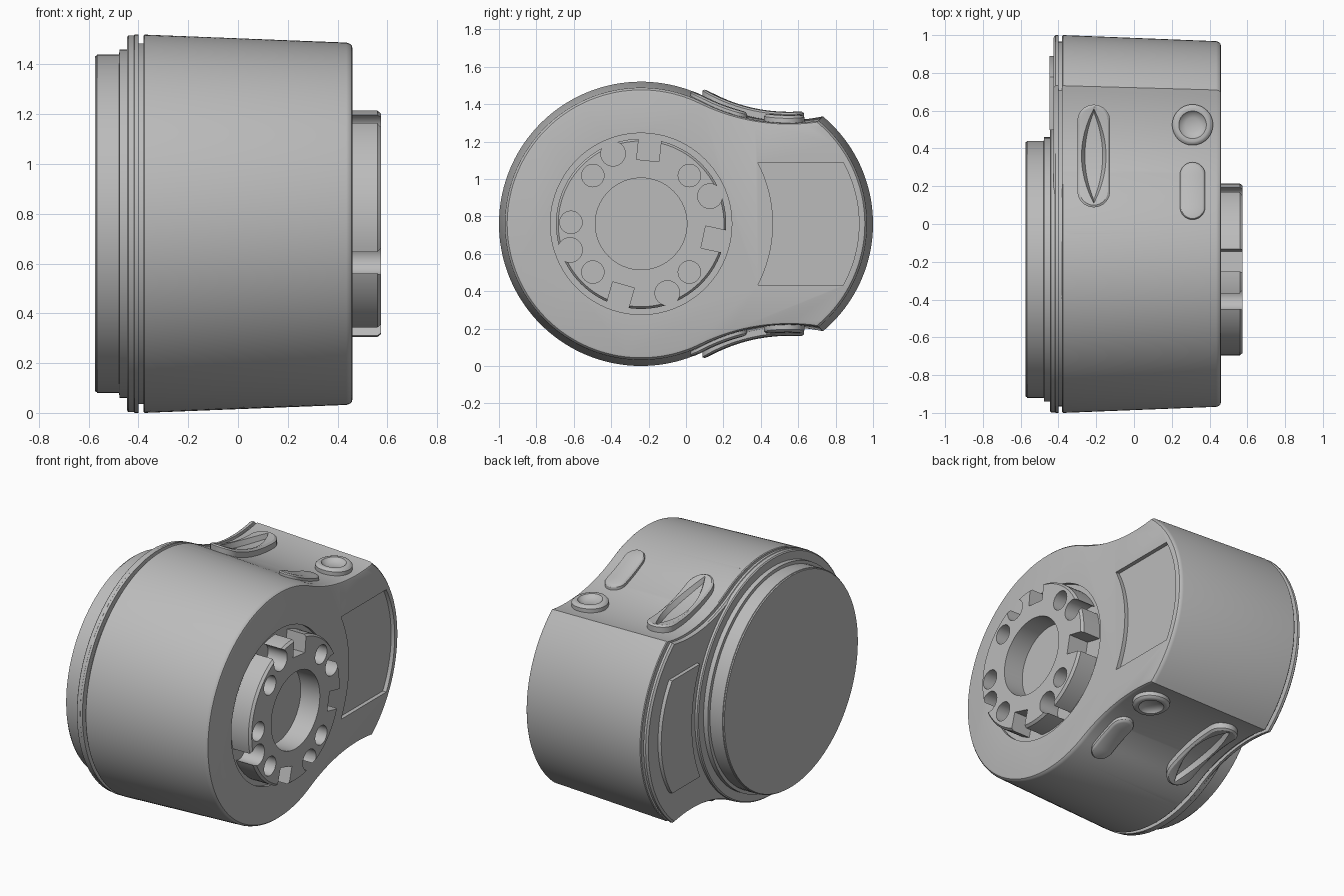
import bpy, bmesh
from math import sin, cos, pi, sqrt, atan2, radians
from mathutils import Matrix

if "Cube" in bpy.data.objects:
    bpy.data.objects.remove(bpy.data.objects["Cube"])

grey = bpy.data.materials.new("plain grey")
grey.use_nodes = True
grey.diffuse_color = (0.5, 0.5, 0.5, 1)
grey.node_tree.nodes["Principled BSDF"].inputs["Base Color"].default_value = (0.5, 0.5, 0.5, 1)

CY, CZ = -0.24, 0.76      # axis of the round end
SY = 0.55                 # lowest point of the waist
TY = 0.25                 # centre of the tail arc


def make(name, bm):
    bmesh.ops.recalc_face_normals(bm, faces=bm.faces)
    me = bpy.data.meshes.new(name)
    bm.to_mesh(me)
    bm.free()
    me.materials.append(grey)
    ob = bpy.data.objects.new(name, me)
    bpy.context.collection.objects.link(ob)
    return ob


def loft(name, loops, strip_cap=False):
    """Skin a list of equal-length point loops and close the ends."""
    bm = bmesh.new()
    rows = [[bm.verts.new(p) for p in lp] for lp in loops]
    n = len(rows[0])
    for a, b in zip(rows, rows[1:]):
        for i in range(n):
            j = (i + 1) % n
            bm.faces.new((a[i], a[j], b[j], b[i]))
    for row in (rows[0], rows[-1]):
        if strip_cap:
            for i in range(n // 2):
                quad = [row[i], row[i + 1], row[n - i - 1], row[(n - i) % n]]
                bm.faces.new(list(dict.fromkeys(quad)))
        else:
            bm.faces.new(row)
    return make(name, bm)


def circle(x, r, y=CY, z=CZ, n=96):
    return [(x, y + r * cos(2 * pi * i / n), z + r * sin(2 * pi * i / n)) for i in range(n)]


def rod(name, y, z, r, x0, x1, n=32):
    return loft(name, [circle(x0, r, y, z, n), circle(x1, r, y, z, n)])


def box(name, size, mat):
    bm = bmesh.new()
    bmesh.ops.create_cube(bm, size=1, matrix=mat @ Matrix.Diagonal((*size, 1)))
    return make(name, bm)


def cut(target, cutters):
    for c in cutters:
        c.hide_render = True
        mod = target.modifiers.new("cut", 'BOOLEAN')
        mod.operation, mod.solver, mod.object = 'DIFFERENCE', 'EXACT', c
        bpy.context.view_layer.objects.active = target
        bpy.ops.object.modifier_apply(modifier=mod.name)
        bpy.data.objects.remove(c)


def waist(d):
    """Round end radius, waist radius, waist centre height, tangent angle for inset d."""
    R, h, w = 0.76 - d, 0.555 - 0.5 * d, SY - CY
    r = (w * w + h * h - R * R) / (2 * (R - h))
    return R, r, h + r, atan2(h + r, w)


def outline(x, d):
    """Body section: round end, concave waist and curved tail."""
    R, r, zc, ta = waist(d)
    T = 0.75 - d
    # corner where the waist arc meets the tail arc
    dy, dz = SY - TY, zc
    L = sqrt(dy * dy + dz * dz)
    a = (T * T - r * r + L * L) / (2 * L)
    q = sqrt(T * T - a * a)
    ky, kz = TY + (a * dy + q * dz) / L, (a * dz - q * dy) / L
    up = []
    for i in range(49):
        t = pi + (ta - pi) * i / 48
        up.append((CY + R * cos(t), R * sin(t)))
    t0, t1 = ta - pi, atan2(kz - zc, ky - SY)
    for i in range(1, 21):
        t = t0 + (t1 - t0) * i / 20
        up.append((SY + r * cos(t), zc + r * sin(t)))
    t0 = atan2(kz, ky - TY)
    for i in range(1, 21):
        t = t0 * (1 - i / 20)
        up.append((TY + T * cos(t), T * sin(t)))
    full = up + [(y, -z) for y, z in reversed(up[1:-1])]
    return [(x, y, CZ + z) for y, z in full]


def surface(x, y):
    """Height of the body skin above the axis."""
    R, r, zc, ta = waist(0.034 * (x + 0.38) / 0.84)
    if y < CY + R * cos(ta):
        return sqrt(R * R - (y - CY) ** 2)
    return zc - sqrt(r * r - (y - SY) ** 2)


def arc_panel(name, r_in, r_out, half, x0, x1):
    """Plate bounded by an arc about the round end and an arc of the tail."""
    zs = [half * (i / 12 - 1) for i in range(25)]
    pts = [(CY + sqrt(r_in ** 2 - z * z), z) for z in zs]
    pts += [(TY + sqrt(r_out ** 2 - z * z), z) for z in reversed(zs)]
    return loft(name, [[(x, y, CZ + z) for y, z in pts] for x in (x0, x1)])


def pad(name, side, cx, cy, hw, hl, rings):
    """Button following the waist; rings are (inset, height, lens-shaped)."""
    loops = []
    for inset, height, lens in rings:
        w, l = hw - inset, hl - inset
        right = []
        for i in range(29):
            y = -l * cos(pi * i / 28)
            over = max(0, abs(y) - (l - w))
            s = w * (1 - (y / l) ** 2) if lens else sqrt(max(0, w * w - over * over))
            right.append((s, y))
        pts = right + [(-s, y) for s, y in reversed(right[1:-1])]
        loops.append([(cx + s, cy + y, CZ + side * (surface(cx + s, cy + y) + height))
                      for s, y in pts])
    return loft(name, loops, True)


# Main housing with rim groove, taper and rounded front edge
body = loft("housing", [outline(x, d) for x, d in (
    (-0.425, 0.012), (-0.415, 0), (-0.4, 0), (-0.4, 0.035), (-0.38, 0.035), (-0.38, 0.004),
    (-0.375, 0), (0.435, 0.032), (0.448, 0.036), (0.457, 0.044), (0.46, 0.056))])
cutters = [rod("hub_recess", CY, CZ, 0.485, 0.44, 0.6, 96),
           arc_panel("panel_recess", 0.705, 0.675, 0.327, 0.435, 0.6)]
for s in (1, -1):
    cutters.append(box("seam", (0.79, 0.012, 0.2),
                       Matrix.Translation((0.045, -0.045, CZ + s * 0.811))
                       @ Matrix.Rotation(s * radians(2), 4, 'Y') @ Matrix.Translation((0, 0, s * 0.01))))
cut(body, cutters)

# Stepped round drum on the back side
loft("drum", [circle(x, r) for x, r in (
    (-0.41, 0.757), (-0.44, 0.757), (-0.446, 0.75), (-0.446, 0.7), (-0.476, 0.7),
    (-0.478, 0.68), (-0.566, 0.68), (-0.568, 0.676), (-0.575, 0.674))])

# Raised plate on the tail
arc_panel("tail_plate", 0.82, 0.64, 0.36, -0.41, -0.448)

# Coupling hub with bore, pin holes and drive notches
hub = loft("hub", [circle(x, r) for x, r in ((0.43, 0.455), (0.56, 0.455), (0.575, 0.443))])
cutters = [rod("bore", CY, CZ, 0.245, 0.4, 0.7, 64)]
for sy in (1, -1):
    for sz in (1, -1):
        cutters.append(rod("pin_hole", CY + sy * 0.258, CZ + sz * 0.258, 0.06, 0.4, 0.7))
for y, z, r in ((-0.39, 1.135, 0.066), (-0.615, 0.768, 0.06), (-0.62, 0.62, 0.066),
                (-0.1, 0.39, 0.066), (0.128, 0.908, 0.066)):
    cutters.append(rod("side_hole", y, z, r, 0.4, 0.7))
for deg in (84, -12, -106):
    cutters.append(box("notch", (0.3, 0.26, 0.12), Matrix.Translation((0.55, CY, CZ))
                       @ Matrix.Rotation(radians(deg), 4, 'X') @ Matrix.Translation((0, 0.47, 0))))
cut(hub, cutters)

# Buttons on both waists
for label, s in (("upper", 1), ("lower", -1)):
    pad(label + "_long_button", s, -0.213, 0.36, 0.087, 0.272, (
        (0, -0.03, False), (0, 0.035, False), (0.012, 0.045, False), (0.02, 0.046, False),
        (0.022, 0.045, True), (0.04, 0.015, True)))
    pad(label + "_pill_button", s, 0.31, 0.175, 0.067, 0.152, (
        (0, -0.03, False), (0, 0.018, False), (0.006, 0.026, False), (0.015, 0.03, False)))
    pad(label + "_round_button", s, 0.31, 0.525, 0.108, 0.108, (
        (0, -0.03, False), (0, 0.025, False), (0.01, 0.036, False), (0.02, 0.04, False),
        (0.035, 0.04, False), (0.043, 0.03, False), (0.07, 0.018, False)))

# Smooth shading with sharp edges kept
for ob in bpy.context.collection.objects:
    if ob.type == 'MESH' and grey.name in ob.data.materials:
        bpy.ops.object.select_all(action='DESELECT')
        ob.select_set(True)
        bpy.context.view_layer.objects.active = ob
        bpy.ops.object.shade_smooth_by_angle(angle=radians(30))
